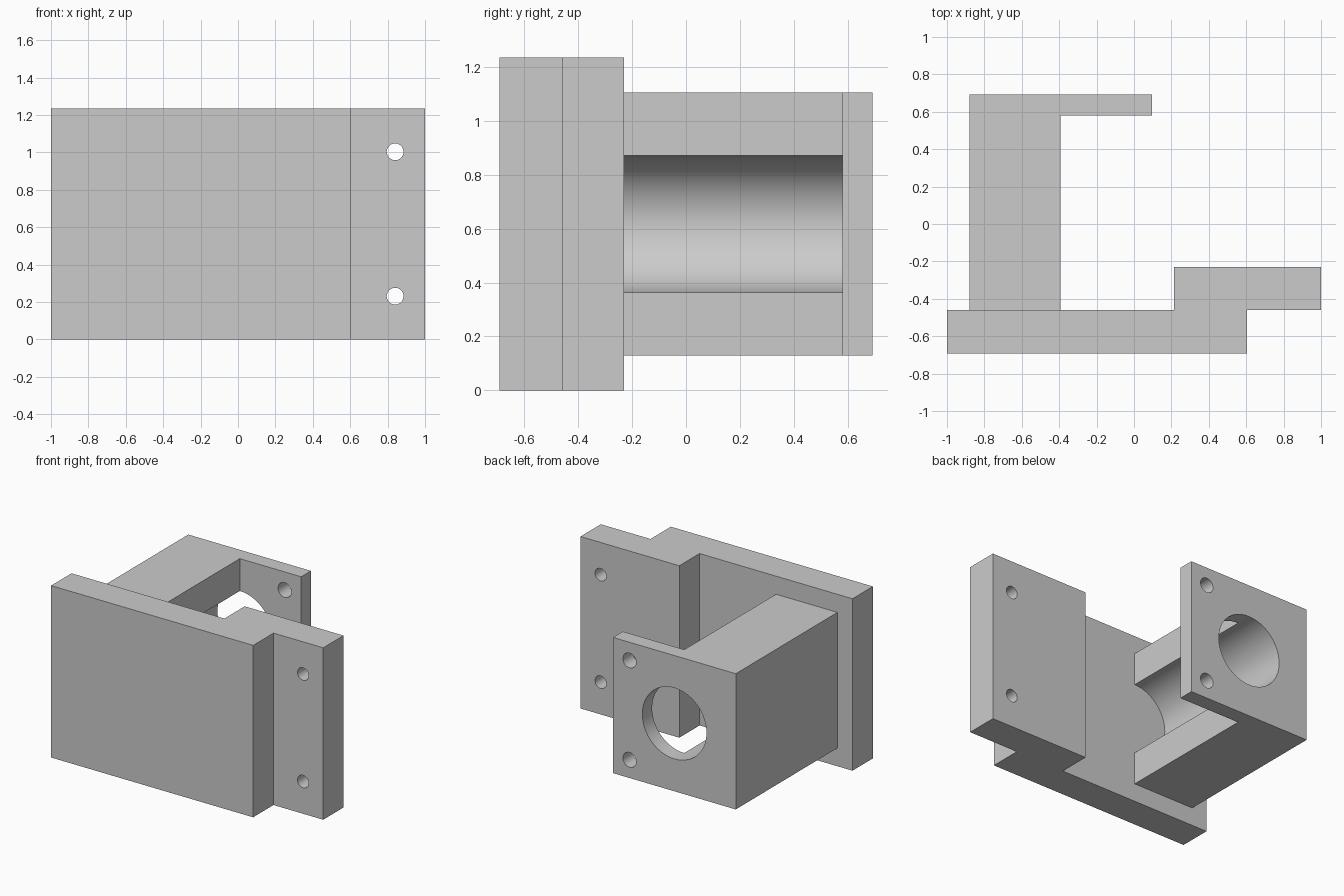
import bpy, bmesh, math

cube = bpy.data.objects.get("Cube")
if cube:
    bpy.data.objects.remove(cube, do_unlink=True)

# Main dimensions
HEIGHT = 1.235
MID_Z = HEIGHT / 2
HALF_Y = 0.692
PLATE_BACK = -0.461      # back of the front plate
BRACKET_MIN, BRACKET_MAX = -0.88, 0.095
BORE_X = (BRACKET_MIN + BRACKET_MAX) / 2
HALF_BRACKET = (BRACKET_MAX - BRACKET_MIN) / 2

grey = bpy.data.materials.new("plain grey")
grey.use_nodes = True
colour = (0.6, 0.6, 0.6, 1)
grey.diffuse_color = colour
grey.node_tree.nodes["Principled BSDF"].inputs["Base Color"].default_value = colour


def extrude_profile(name, points, z0, z1):
    """Solid made by raising a closed xy outline from z0 to z1."""
    bm = bmesh.new()
    face = bm.faces.new([bm.verts.new((x, y, z0)) for x, y in points])
    raised = bmesh.ops.extrude_face_region(bm, geom=[face])["geom"]
    verts = [v for v in raised if isinstance(v, bmesh.types.BMVert)]
    bmesh.ops.translate(bm, verts=verts, vec=(0, 0, z1 - z0))
    bmesh.ops.recalc_face_normals(bm, faces=bm.faces)
    mesh = bpy.data.meshes.new(name)
    bm.to_mesh(mesh)
    bm.free()
    mesh.materials.append(grey)
    obj = bpy.data.objects.new(name, mesh)
    bpy.context.collection.objects.link(obj)
    return obj


def drill(obj, x, z, radius, sides):
    """Cut a round hole along y right through the part."""
    bpy.ops.mesh.primitive_cylinder_add(
        vertices=sides, radius=radius, depth=4,
        location=(x, 0, z), rotation=(math.pi / 2, 0, 0))
    cutter = bpy.context.object
    cutter.name = "hole_cutter"
    cutter.hide_render = True
    cutter.data.materials.append(grey)
    cut = obj.modifiers.new("hole", 'BOOLEAN')
    cut.operation = 'DIFFERENCE'
    cut.solver = 'EXACT'
    cut.object = cutter
    bpy.context.view_layer.objects.active = obj
    bpy.ops.object.modifier_apply(modifier=cut.name)
    bpy.data.objects.remove(cutter, do_unlink=True)


# Front plate with the stepped mounting flange on its left
base = extrude_profile("front_plate_and_flange", [
    (-1, -HALF_Y), (0.605, -HALF_Y), (0.605, PLATE_BACK), (1, PLATE_BACK),
    (1, -0.231), (0.215, -0.231), (0.215, PLATE_BACK), (-1, PLATE_BACK)],
    0, HEIGHT)

# Arm block and rear plate in one L-shaped bracket
bracket = extrude_profile("arm_and_rear_plate", [
    (BRACKET_MIN, PLATE_BACK), (BORE_X, PLATE_BACK), (BORE_X, 0.581),
    (BRACKET_MAX, 0.581), (BRACKET_MAX, HALF_Y), (BRACKET_MIN, HALF_Y)],
    MID_Z - HALF_BRACKET, MID_Z + HALF_BRACKET)

# Large bore, then the screw holes in mirrored pairs
drill(bracket, BORE_X, MID_Z, 0.255, 64)
for side in (-1, 1):
    drill(base, 0.84, MID_Z + side * 0.386, 0.045, 32)
    drill(bracket, -0.036, MID_Z + side * 0.357, 0.053, 32)

# Smooth the holes and keep the edges crisp
for obj in (base, bracket):
    bpy.ops.object.select_all(action='DESELECT')
    obj.select_set(True)
    bpy.context.view_layer.objects.active = obj
    bpy.ops.object.shade_smooth_by_angle(angle=math.radians(30))
